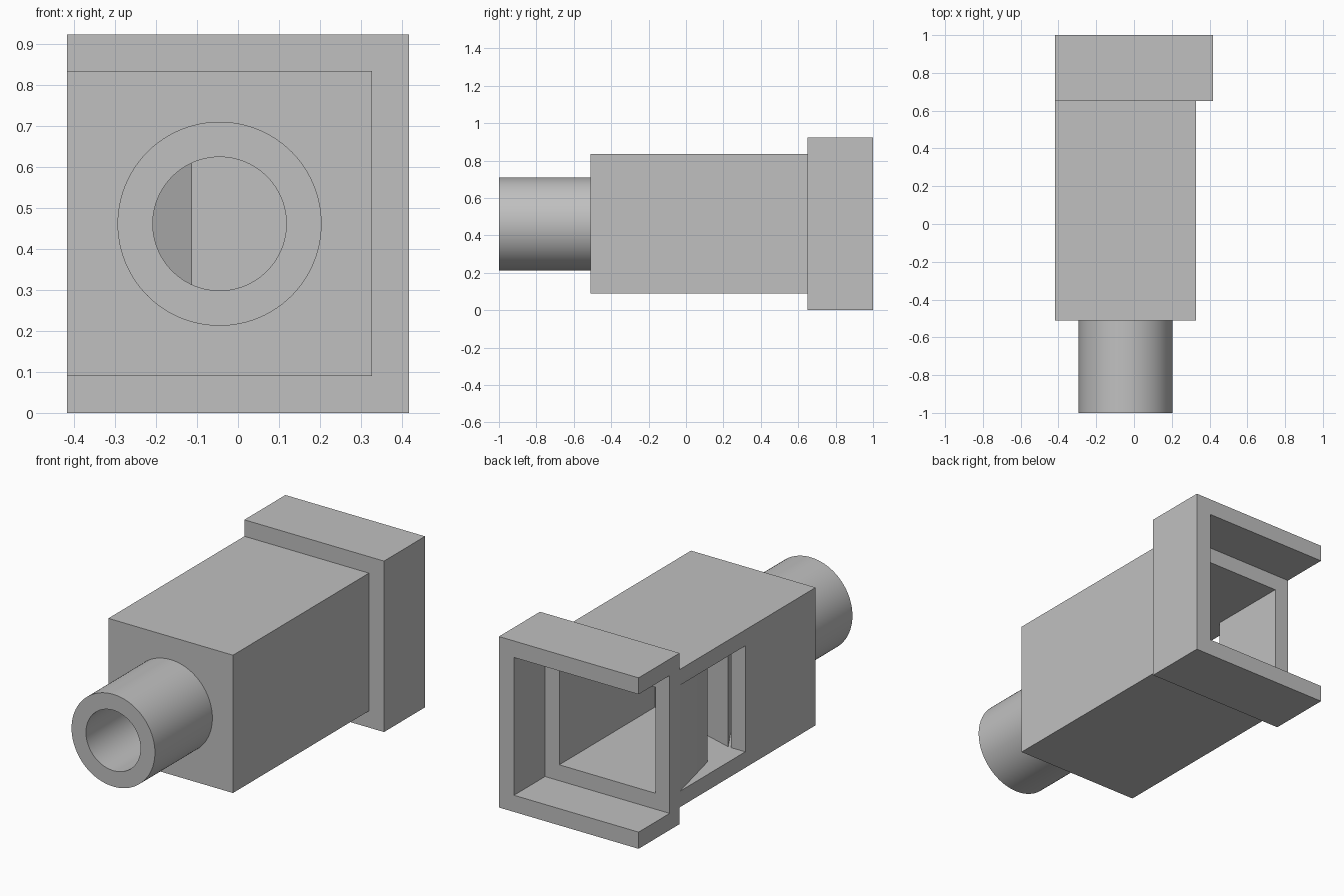
import bpy, bmesh
from math import radians
from mathutils import Matrix

cube = bpy.data.objects.get("Cube")
if cube:
    bpy.data.objects.remove(cube, do_unlink=True)

# One grey material
grey = bpy.data.materials.new("plain_grey")
grey.use_nodes = True
COLOUR = (0.53, 0.53, 0.53, 1)
grey.diffuse_color = COLOUR
grey.node_tree.nodes["Principled BSDF"].inputs["Base Color"].default_value = COLOUR


def finish(name, bm):
    bmesh.ops.recalc_face_normals(bm, faces=bm.faces)
    mesh = bpy.data.meshes.new(name)
    bm.to_mesh(mesh)
    bm.free()
    mesh.materials.append(grey)
    ob = bpy.data.objects.new(name, mesh)
    bpy.context.collection.objects.link(ob)
    return ob


def prism(name, outline, z0, z1):
    """Plan outline (x, y) raised from z0 to z1."""
    bm = bmesh.new()
    face = bm.faces.new([bm.verts.new((x, y, z0)) for x, y in outline])
    up = bmesh.ops.extrude_face_region(bm, geom=[face])["geom"]
    verts = [v for v in up if isinstance(v, bmesh.types.BMVert)]
    bmesh.ops.translate(bm, verts=verts, vec=(0, 0, z1 - z0))
    return finish(name, bm)


def box(name, x0, x1, y0, y1, z0, z1):
    return prism(name, [(x0, y0), (x1, y0), (x1, y1), (x0, y1)], z0, z1)


def rod(name, radius, y0, y1):
    """Cylinder along y on the mouthpiece axis."""
    bm = bmesh.new()
    place = Matrix.Translation((-0.045, (y0 + y1) / 2, MID)) @ Matrix.Rotation(radians(90), 4, "X")
    bmesh.ops.create_cone(bm, cap_ends=True, segments=96, radius1=radius,
                          radius2=radius, depth=y1 - y0, matrix=place)
    return finish(name, bm)


def carve(ob, *cutters):
    """Subtract the cutters, bake the result and drop them."""
    for c in cutters:
        c.hide_render = True
        mod = ob.modifiers.new("cut", "BOOLEAN")
        mod.operation, mod.solver, mod.object = "DIFFERENCE", "EXACT", c
    dg = bpy.context.evaluated_depsgraph_get()
    baked = bpy.data.meshes.new_from_object(ob.evaluated_get(dg))
    ob.modifiers.clear()
    ob.data = baked
    for c in cutters:
        bpy.data.objects.remove(c, do_unlink=True)


# Shared sizes
SIDE, HEIGHT, MID = 0.417, 0.923, 0.4615
OUT_X, IN_X, SLOT_X = 0.327, 0.242, -0.332
OUT_Z, IN_Z = (0.09, 0.834), (0.176, 0.748)
FRONT, STEP, SEAT = -0.51, 0.65, 0.735

# Body: air chamber, inner block, narrow slot, window with bevelled lip, open back
body = box("body", -SIDE, OUT_X, FRONT, STEP, *OUT_Z)
air_path = prism("air_path_cutter", [
    (IN_X, FRONT + 0.087), (IN_X, -0.25), (-0.113, -0.25), (-0.315, 0.09),
    (IN_X, -0.08), (IN_X, 0.8), (SLOT_X, 0.8), (SLOT_X, 0.29),
    (-SIDE, 0.648), (-0.5, 0.648), (-0.5, 0.09), (SLOT_X, 0.09),
    (SLOT_X, FRONT + 0.087)], *IN_Z)
carve(body, air_path, rod("bore_cutter", 0.163, -0.7, -0.35))

# Collar: socket open on one side, with a seat around the throat
collar = box("collar", -SIDE, SIDE, STEP, 1, 0, HEIGHT)
carve(collar,
      box("throat_cutter", SLOT_X, IN_X, 0.5, 0.9, *IN_Z),
      box("socket_cutter", -0.6, OUT_X, SEAT, 1.2, *OUT_Z))

# Mouthpiece tube
mouthpiece = rod("mouthpiece", 0.249, -1, FRONT)
carve(mouthpiece, rod("bore_cutter", 0.163, -1.2, -0.35))

# Smooth the round walls, keep the edges sharp
for ob in bpy.context.view_layer.objects:
    ob.select_set(ob in (body, collar, mouthpiece))
bpy.context.view_layer.objects.active = body
bpy.ops.object.shade_smooth_by_angle(angle=radians(30))
